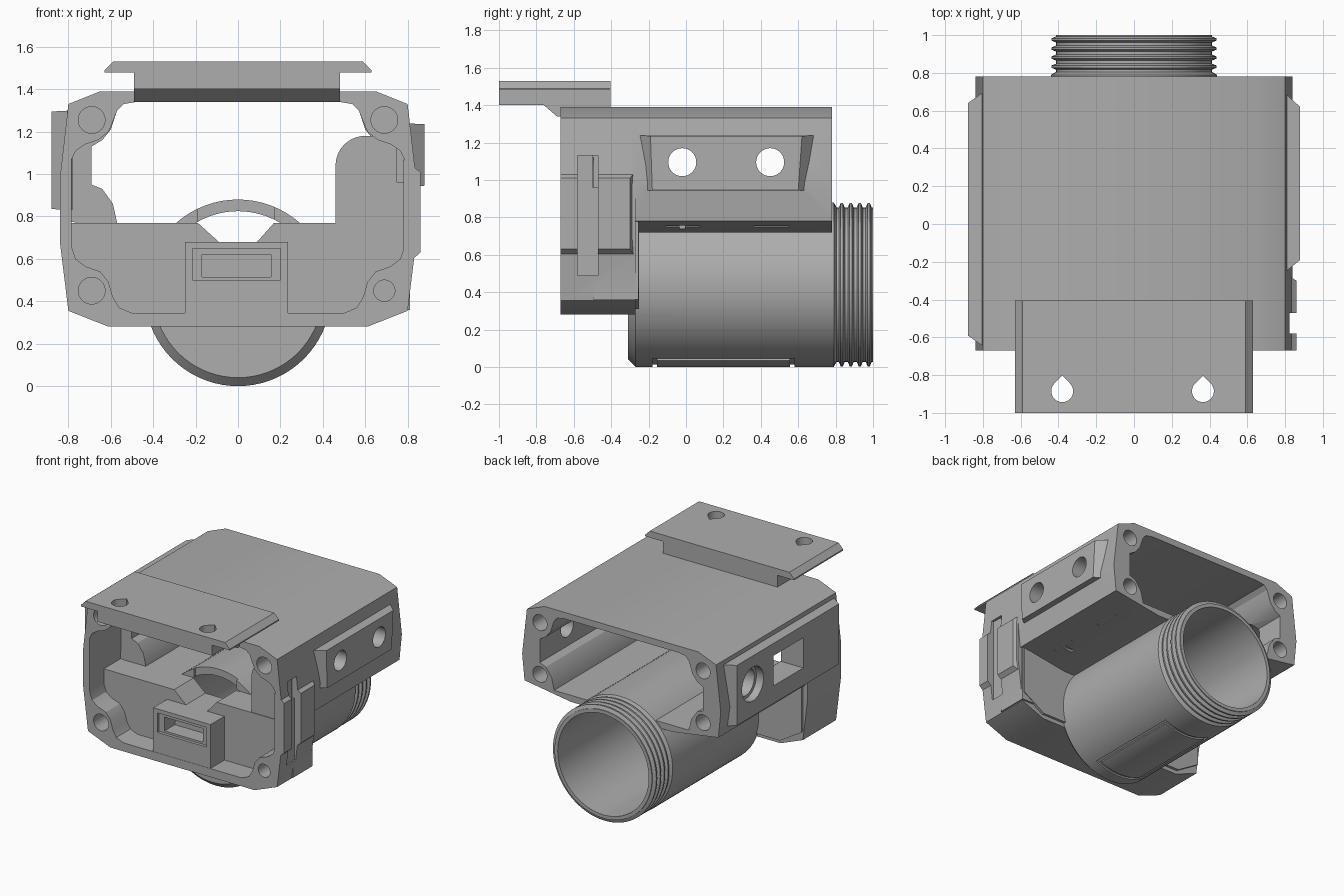
import bpy
import bmesh
from math import sin, cos, pi

if "Cube" in bpy.data.objects:
    bpy.data.objects.remove(bpy.data.objects["Cube"], do_unlink=True)

GREY = bpy.data.materials.new("plain grey")
GREY.use_nodes = True
GREY.diffuse_color = (0.42, 0.42, 0.42, 1)
GREY.node_tree.nodes["Principled BSDF"].inputs["Base Color"].default_value = (0.42, 0.42, 0.42, 1)


def finish(bm, name):
    bmesh.ops.recalc_face_normals(bm, faces=bm.faces)
    mesh = bpy.data.meshes.new(name)
    bm.to_mesh(mesh)
    bm.free()
    mesh.materials.append(GREY)
    ob = bpy.data.objects.new(name, mesh)
    bpy.context.collection.objects.link(ob)
    return ob


def loft(rings, name):
    """Solid through matching rings of points, capped at both ends."""
    bm = bmesh.new()
    loops = [[bm.verts.new(p) for p in ring] for ring in rings]
    n = len(loops[0])
    for a, b in zip(loops, loops[1:]):
        for i in range(n):
            j = (i + 1) % n
            bm.faces.new((a[i], a[j], b[j], b[i]))
    bm.faces.new(loops[0])
    bm.faces.new(loops[-1])
    return finish(bm, name)


def prism(pts, a, b, axis="y", name="prism"):
    place = {"x": lambda p, t: (t, p[0], p[1]),
             "y": lambda p, t: (p[0], t, p[1]),
             "z": lambda p, t: (p[0], p[1], t)}[axis]
    return loft([[place(p, t) for p in pts] for t in (a, b)], name)


def rect(u0, u1, v0, v1):
    return [(u0, v0), (u1, v0), (u1, v1), (u0, v1)]


def box(x0, x1, y0, y1, z0, z1, name="box"):
    return prism(rect(x0, x1, z0, z1), y0, y1, "y", name)


def arc(u, v, r, start=0, end=2 * pi, n=32):
    return [(u + r * cos(start + (end - start) * i / n),
             v + r * sin(start + (end - start) * i / n)) for i in range(n)]


def mirrored(half):
    return half + [(-x, z) for x, z in reversed(half)]


def lathe(profile, name):
    return loft([[(x, y, z) for x, z in arc(0, 0.44, r, n=72)] for r, y in profile], name)


def pad(x0, x1, base, top, name):
    """Side pad whose outer face is smaller than its base."""
    return loft([[(x, y, z) for y, z in ring] for x, ring in ((x0, base), (x1, top))], name)


def combine(target, tool, operation):
    mod = target.modifiers.new("b", "BOOLEAN")
    mod.object, mod.operation, mod.solver = tool, operation, "EXACT"
    graph = bpy.context.evaluated_depsgraph_get()
    mesh = bpy.data.meshes.new_from_object(target.evaluated_get(graph))
    target.modifiers.clear()
    target.data = mesh
    bpy.data.objects.remove(tool, do_unlink=True)


def cut(target, *tools):
    for t in tools:
        combine(target, t, "DIFFERENCE")


def join(target, *tools):
    for t in tools:
        combine(target, t, "UNION")


# Front frame and rear box
upper = [(0.84, 0.98), (0.80, 1.33), (0.65, 1.39)]
body = prism(mirrored([(0.61, 0.28), (0.80, 0.355), (0.84, 0.68)] + upper), -0.67, -0.27, name="housing")
cut(body, prism(mirrored([(0.50, 0.345), (0.56, 0.37), (0.59, 0.42), (0.61, 0.49), (0.65, 0.54),
                          (0.72, 0.565), (0.765, 0.60), (0.785, 0.66), (0.785, 1.07),
                          (0.765, 1.11), (0.72, 1.14), (0.66, 1.16), (0.61, 1.20), (0.585, 1.26),
                          (0.57, 1.30), (0.54, 1.33), (0.48, 1.34)]), -0.8, -0.2))
rear = prism(mirrored([(0.43, 0.72), (0.82, 0.78)] + upper), -0.30, 0.78)
rear_hole = [(0.57, 0.77), (0.59, 0.86), (0.64, 0.93), (0.69, 0.95), (0.69, 1.13),
             (0.64, 1.16), (0.60, 1.21), (0.57, 1.30), (0.54, 1.33), (0.48, 1.34)]
cut(rear, prism(mirrored(rear_hole), -0.5, 0.9))
join(body, rear)

# Inner wall and rounded block behind the front frame
join(body, prism(mirrored([(0.62, 0.31), (0.80, 0.42), (0.80, 0.77)]), -0.50, -0.25))
block = [(0.81, 0.36), (0.81, 1.05)] + arc(0.67, 1.04, 0.14, 0.1, pi / 2, 8) \
    + arc(0.60, 1.04, 0.14, pi / 2, pi, 10) + [(0.46, 1.04), (0.46, 0.36)]
join(body, prism(block, -0.495, -0.255))

# Round barrel with a ribbed screw end
ribs = []
for i in range(4):
    y = 0.805 + i * 0.048
    ribs += [(0.412, y), (0.412, y + 0.012), (0.437, y + 0.022), (0.437, y + 0.034), (0.412, y + 0.044)]
barrel = lathe([(0.40, -0.31), (0.44, -0.27), (0.44, 0.79)] + ribs + [(0.412, 1.0)], "barrel")
cut(barrel, box(-0.5, 0.5, -0.5, -0.262, 0.77, 1.0))
join(body, barrel)
cut(body, lathe([(0.385, -0.265), (0.385, 1.2)], "bore"))

# Notch that leads into the barrel
cut(body, prism([(-0.19, 0.77), (-0.09, 0.68), (0.09, 0.68), (0.17, 0.77), (0.17, 0.9), (-0.19, 0.9)], -0.6, -0.24))

# Label recess frame under the barrel
label = prism(arc(0, 0.44, 0.47, -pi / 2 - 0.5, -pi / 2 + 0.5, 16)
              + arc(0, 0.44, 0.428, -pi / 2 + 0.47, -pi / 2 - 0.53, 16), -0.18, 0.58)
cut(label, prism(arc(0, 0.44, 0.50, -pi / 2 - 0.44, -pi / 2 + 0.44, 16)
                 + arc(0, 0.44, 0.40, -pi / 2 + 0.42, -pi / 2 - 0.45, 16), -0.155, 0.555))
cut(body, label)

# Side pads
join(body,
     pad(0.78, 0.88, [(-0.27, 1.24), (0.71, 1.24), (0.67, 0.94), (-0.24, 0.94)],
         [(-0.19, 1.235), (0.62, 1.235), (0.60, 0.945), (-0.18, 0.945)], "right_pad"),
     pad(-0.78, -0.88, rect(-0.66, 0.71, 0.83, 1.30), rect(-0.59, 0.64, 0.835, 1.295), "left_pad"),
     pad(0.78, 0.86, rect(-0.67, -0.25, 0.56, 1.07), rect(-0.67, -0.30, 0.63, 1.01), "clip_pad"))

# Port holes, window and clip groove
for y in (-0.02, 0.45):
    cut(body, prism(arc(y, 1.095, 0.075), 0.5, 1.0, "x"))
cut(body,
    prism(arc(0.45, 1.08, 0.13), -1.0, -0.82, "x"),
    prism(arc(0.45, 1.08, 0.105), -1.0, -0.5, "x"),
    box(-1.0, -0.5, -0.16, 0.20, 0.97, 1.20),
    box(0.805, 1.0, -0.58, -0.47, 0.49, 1.13),
    box(0.75, 1.0, -0.497, -0.47, 0.96, 1.13))

# Screw holes in both ends
for s in (-1, 1):
    cut(body, prism(arc(s * 0.69, 1.255, 0.063), -0.8, -0.45),
        prism(arc(s * 0.69, 0.45, 0.063 if s < 0 else 0.05), -0.8, -0.52),
        prism(arc(s * 0.69, 1.255, 0.06), 0.5, 0.9),
        prism(arc(s * 0.69, 0.86, 0.06), 0.5, 0.9))

# Shallow grooves on the sloping underside
cut(body, box(0.55, 0.72, -0.035, -0.005, 0.6, 0.757),
    box(0.62, 0.65, -0.11, 0.07, 0.6, 0.757),
    box(0.62, 0.65, 0.36, 0.55, 0.6, 0.757))

# Top mounting plate on a stepped neck
plate = prism(mirrored([(0.50, 1.48), (0.63, 1.48), (0.63, 1.49), (0.59, 1.53)]), -1.0, -0.405, name="mount_plate")
join(plate, prism([(-1.0, 1.40), (-0.76, 1.40), (-0.69, 1.34), (-0.66, 1.34), (-0.66, 1.38),
                   (-0.405, 1.38), (-0.405, 1.50), (-1.0, 1.50)], -0.49, 0.48, "x"))
for x in (-0.38, 0.365):
    drop = arc(x, -0.885, 0.058, 3 * pi / 4, 9 * pi / 4, 24) + [(x + 0.041, -0.844), (x, -0.803)]
    cut(plate, prism(drop, 1.3, 1.6, "z"))

# Connector socket at the front
socket = box(-0.25, 0.235, -0.668, -0.49, 0.335, 0.68, "connector_socket")
cut(socket, box(-0.215, 0.20, -0.8, -0.645, 0.50, 0.65),
    box(-0.17, 0.155, -0.8, -0.52, 0.515, 0.62))

for ob in (body, plate, socket):
    bpy.ops.object.select_all(action="DESELECT")
    ob.select_set(True)
    bpy.context.view_layer.objects.active = ob
    bpy.ops.object.shade_smooth_by_angle(angle=0.45)
